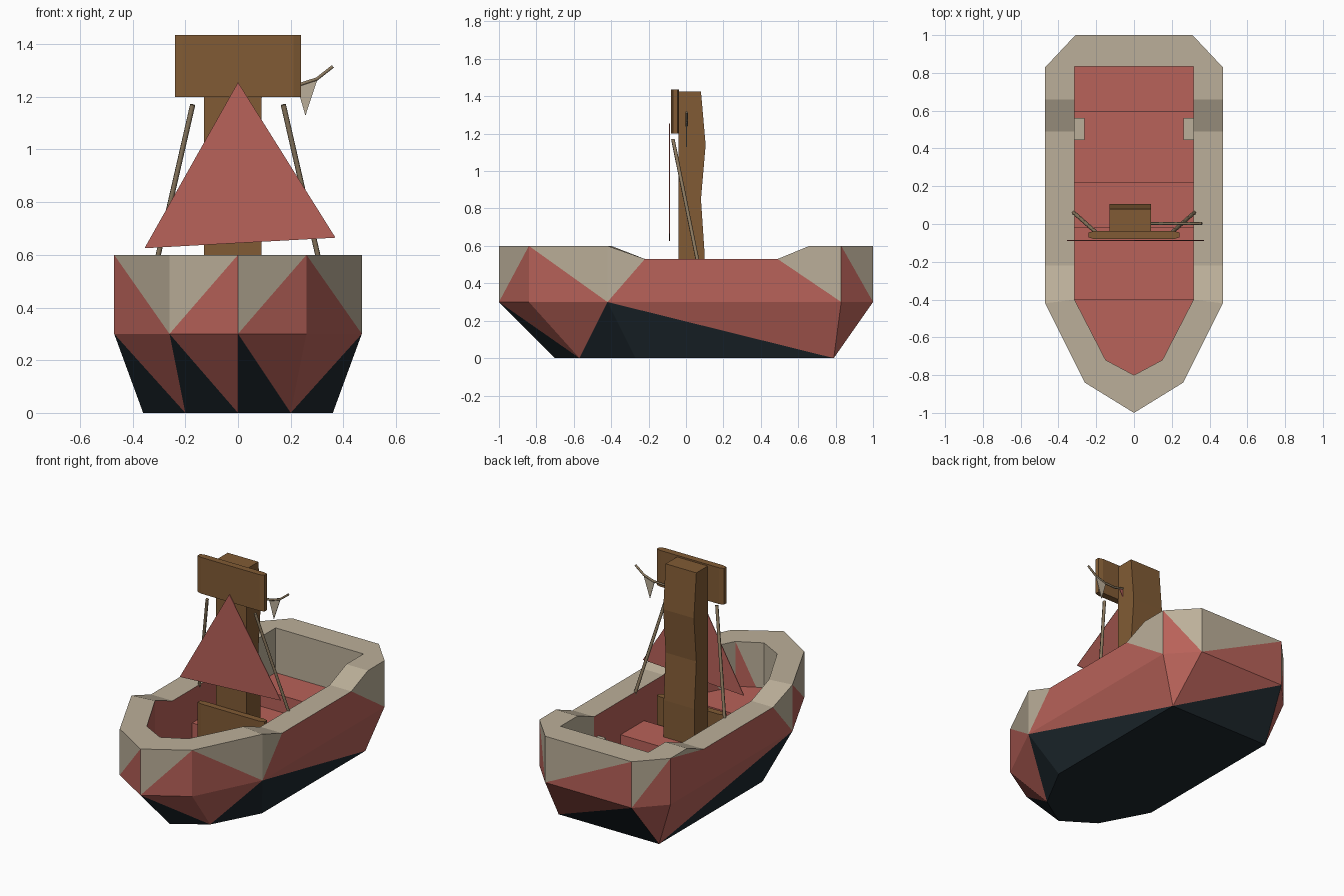
import bpy, bmesh
from mathutils import Vector

cube = bpy.data.objects.get("Cube")
if cube:
    bpy.data.objects.remove(cube, do_unlink=True)


def material(name, rgb):
    m = bpy.data.materials.new(name)
    m.use_nodes = True
    m.diffuse_color = (*rgb, 1)
    m.node_tree.nodes["Principled BSDF"].inputs["Base Color"].default_value = (*rgb, 1)
    return m


BEIGE = material("sand beige", (0.50, 0.43, 0.32))
RED = material("faded red", (0.48, 0.122, 0.10))
BLACK = material("tar black", (0.012, 0.02, 0.026))
WOOD = material("brown wood", (0.22, 0.105, 0.035))
ROPE = material("rope tan", (0.27, 0.20, 0.12))


def make_object(name, faces, mats):
    """faces: list of (points, material slot); shared corners are welded."""
    bm = bmesh.new()
    for pts, slot in faces:
        f = bm.faces.new([bm.verts.new(p) for p in pts])
        f.material_index = slot
    bmesh.ops.remove_doubles(bm, verts=bm.verts, dist=0.0005)
    bmesh.ops.recalc_face_normals(bm, faces=bm.faces)
    mesh = bpy.data.meshes.new(name)
    bm.to_mesh(mesh)
    bm.free()
    for m in mats:
        mesh.materials.append(m)
    obj = bpy.data.objects.new(name, mesh)
    bpy.context.collection.objects.link(obj)
    return obj


def prism(name, outline, offset, mat):
    """Extrude a flat outline along an offset vector."""
    a = [Vector(p) for p in outline]
    b = [p + Vector(offset) for p in a]
    n = len(a)
    faces = [(a, 0), (b, 0)]
    faces += [((a[i], a[(i + 1) % n], b[(i + 1) % n], b[i]), 0) for i in range(n)]
    return make_object(name, faces, [mat])


def box(name, lo, hi, mat):
    base = [(lo[0], lo[1], lo[2]), (hi[0], lo[1], lo[2]), (hi[0], hi[1], lo[2]), (lo[0], hi[1], lo[2])]
    return prism(name, base, (0, 0, hi[2] - lo[2]), mat)


def rope(name, pts, radius):
    curve = bpy.data.curves.new(name, 'CURVE')
    curve.dimensions = '3D'
    curve.bevel_depth = radius
    curve.bevel_resolution = 1
    curve.use_fill_caps = True
    sp = curve.splines.new('POLY')
    sp.points.add(len(pts) - 1)
    for q, p in zip(sp.points, pts):
        q.co = (*p, 1)
    curve.materials.append(ROPE)
    obj = bpy.data.objects.new(name, curve)
    bpy.context.collection.objects.link(obj)


# Half outlines of the hull, bow to stern
LOW, TOP, MID, FLOOR, DECK = 0.53, 0.6, 0.3, 0.2, 0.31
outer = [(0, -1, TOP), (.26, -.84, TOP), (.47, -.42, TOP), (.47, -.22, LOW),
         (.47, .49, LOW), (.47, .66, TOP), (.47, .83, TOP), (.31, 1, TOP)]
inner = [(0, -.8, TOP), (.15, -.72, TOP), (.315, -.40, TOP), (.315, -.22, LOW),
         (.315, .49, LOW), (.315, .66, TOP), (.315, .835, TOP)]
keel = [(0, -.7, 0), (.2, -.57, 0), (.36, -.27, 0), (.36, .79, 0)]


def side(pts, s):
    return [Vector((s * x, y, z)) for x, y, z in pts]


def at_z(pts, z):
    return [Vector((p.x, p.y, z)) for p in pts]


# Hull: slot 0 beige, slot 1 red, slot 2 black
hull, halves = [], {}
for s in (1, -1):
    g, n, b = side(outer, s), side(inner, s), side(keel, s)
    m, f = at_z(g, MID), at_z(n, FLOOR)
    halves[s] = (g, n, b, m, f)

    # bow and quarter panels, split diagonally into two colours
    if s > 0:
        hull += [((g[0], g[1], m[0]), 0), ((g[1], m[1], m[0]), 1),
                 ((g[1], g[2], m[2]), 0), ((g[1], m[2], m[1]), 1),
                 ((m[0], b[0], b[1]), 2), ((m[0], m[1], b[1]), 1),
                 ((g[6], g[7], m[7]), 0), ((g[6], m[7], m[6]), 1),
                 ((m[2], m[6], g[4], g[3]), 1), ((g[4], g[5], g[6], m[6]), 0)]
    else:
        hull += [((g[0], g[1], m[1]), 0), ((g[0], m[0], m[1]), 1),
                 ((g[1], g[2], m[1]), 0), ((g[2], m[2], m[1]), 1),
                 ((m[1], b[0], b[1]), 2), ((m[0], m[1], b[0]), 1),
                 ((g[6], g[7], m[7]), 0), ((g[6], m[7], m[6]), 1),
                 ((m[2], m[6], g[6], g[4], g[3]), 1), ((g[4], g[5], g[6]), 0)]
    hull += [((g[2], g[3], m[2]), 0),
             ((m[1], m[2], b[1]), 1), ((m[2], b[1], b[2]), 2),
             ((m[2], b[2], b[3]), 2), ((m[2], m[6], b[3]), 1),
             ((m[6], m[7], b[3]), 1)]

    # gunwale top and inner walls
    for i in range(6):
        hull.append(((g[i], g[i + 1], n[i + 1], n[i]), 0))
        if i == 0 or (i == 1 and s > 0):
            hull += [((n[i], n[i + 1], f[i]), 0), ((n[i + 1], f[i + 1], f[i]), 1)]
        else:
            hull.append(((n[i], n[i + 1], f[i + 1], f[i]), 0 if i > 3 else 1))
    hull.append(((g[6], g[7], n[6]), 0))

# Stern, bottom and inside floor join both halves
(g, n, b, m, f), (g2, n2, b2, m2, f2) = halves[1], halves[-1]
hull += [((g[7], g2[7], m[7]), 0), ((g2[7], m2[7], m[7]), 1),
         ((m[7], m2[7], b[3]), 1), ((m2[7], b2[3], b[3]), 2),
         ((g[7], g2[7], n2[6], n[6]), 0), ((n[6], n2[6], f2[6], f[6]), 0),
         (b + b2[:0:-1], 2), (f + f2[:0:-1], 1)]
make_object("hull", hull, [BEIGE, RED, BLACK])

# Raised decks and the middle bench
bow = [(0, -.8), (.15, -.72), (.315, -.4), (-.315, -.4), (-.15, -.72)]
prism("bow_deck", [(x, y, FLOOR) for x, y in bow], (0, 0, DECK - FLOOR), RED)
box("middle_bench", (-.315, -.02, FLOOR), (.315, .22, DECK), RED)
box("stern_deck", (-.315, .595, FLOOR), (.315, .835, DECK), RED)

# Small blocks on the inner walls
for s, label in ((1, "left"), (-1, "right")):
    xs = sorted((s * .262, s * .316))
    box(label + "_wall_block", (xs[0], .445, .33), (xs[1], .56, .39), BEIGE)

# Mast with an uneven back
profile = [(-.04, .25), (.10, .25), (.10, .55), (.08, .85), (.105, 1.14), (.08, 1.425), (-.04, 1.425)]
prism("mast", [(-.13, y, z) for y, z in profile], (.22, 0, 0), WOOD)

# Cross planks with clipped ends
plank = [(-.24, -.07), (-.21, -.08), (.21, -.08), (.24, -.07), (.24, -.045), (.21, -.037), (-.21, -.037), (-.24, -.045)]
for label, z in (("upper_plank", 1.2), ("lower_plank", .25)):
    prism(label, [(x, y, z) for x, y in plank], (0, 0, .235), WOOD)

# Sail
prism("sail", [(0, -.09, 1.255), (-.355, -.09, .625), (.37, -.09, .665)], (0, .004, 0), RED)

# Stays on both sides
for s, label in ((1, "left"), (-1, "right")):
    rope(label + "_stay", [(s * .172, -.07, 1.17), (s * .33, .07, .48)], .01)

# Pennant line with two pennants
rope("pennant_line", [(0, .003, 1.30), (.07, .003, 1.262), (.15, .003, 1.242), (.23, .003, 1.245),
                      (.30, .003, 1.268), (.36, .003, 1.315)], .007)
prism("beige_pennant", [(.222, .001, 1.245), (.302, .001, 1.268), (.256, .001, 1.128)], (0, .004, 0), BEIGE)
prism("red_pennant", [(.04, .001, 1.27), (.12, .001, 1.25), (.078, .001, 1.175)], (0, .004, 0), RED)
